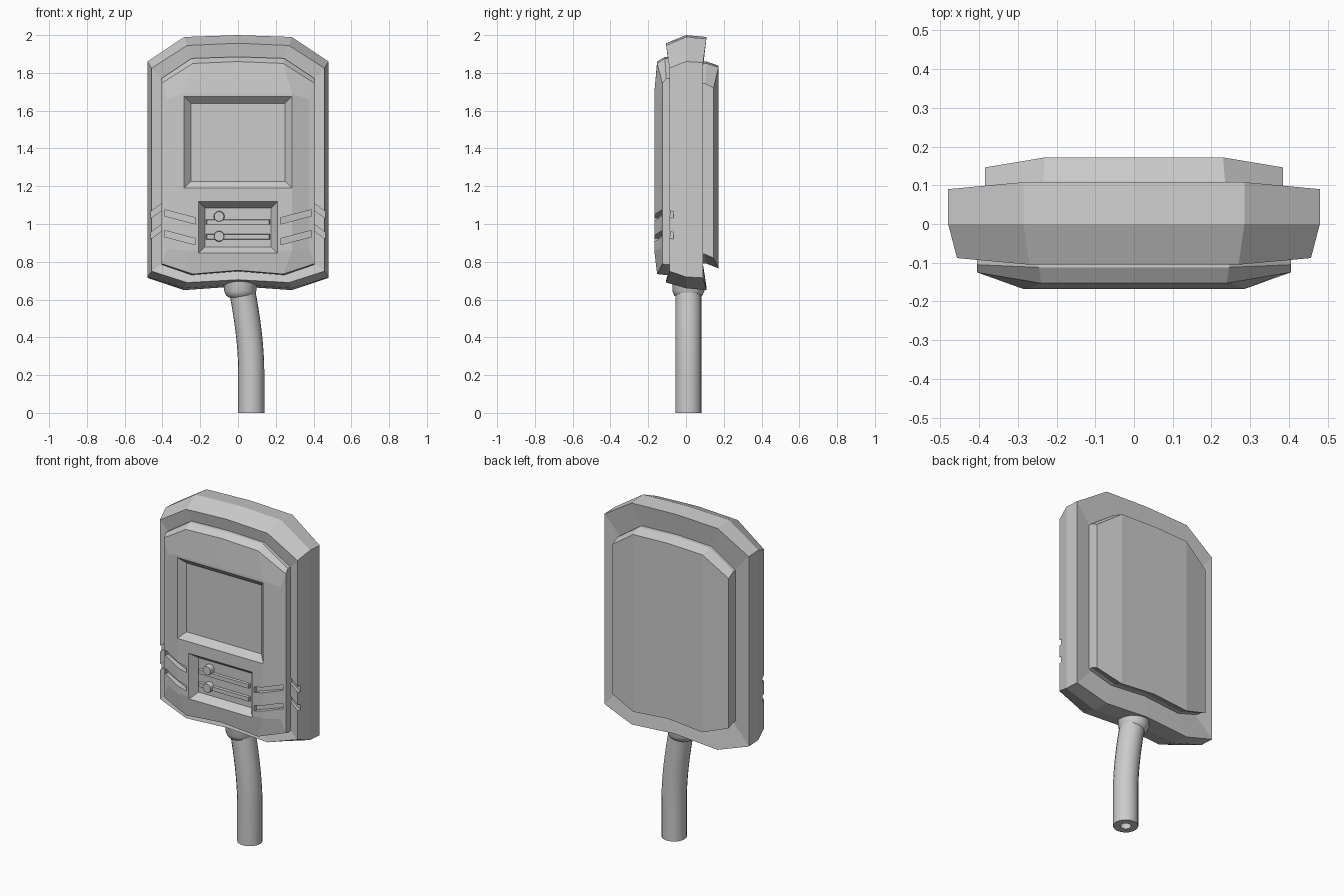
import bpy, bmesh, math
from mathutils import Matrix, Vector

if "Cube" in bpy.data.objects:
    bpy.data.objects.remove(bpy.data.objects["Cube"])


def finish(name, bm):
    bmesh.ops.recalc_face_normals(bm, faces=bm.faces)
    me = bpy.data.meshes.new(name)
    bm.to_mesh(me)
    bm.free()
    ob = bpy.data.objects.new(name, me)
    bpy.context.collection.objects.link(ob)
    return ob


def bridge(bm, rings):
    for a, b in zip(rings, rings[1:]):
        n = len(a)
        for i in range(n):
            bm.faces.new((a[i], a[(i + 1) % n], b[(i + 1) % n], b[i]))


def shell(name, loops):
    """Lofts mirrored ten-point outlines. Each loop: half width, chamfer x,
    z of top middle / top chamfer / top corner / bottom corner / bottom chamfer /
    bottom middle, y at the edge, y in the middle."""
    bm = bmesh.new()
    rings = []
    for w, c, tm, tc, tk, bk, bc, bmid, ye, ym in loops:
        right = [(c, ym, tc), (w, ye, tk), (w, ye, bk), (c, ym, bc)]
        left = [(-x, y, z) for x, y, z in reversed(right)]
        pts = [(0, ym, tm)] + right + [(0, ym, bmid)] + left
        rings.append([bm.verts.new(p) for p in pts])
    bridge(bm, rings)
    for r in (rings[0], rings[-1]):
        for i, j, k, l in ((0, 1, 4, 5), (1, 2, 3, 4), (0, 5, 6, 9), (9, 6, 7, 8)):
            bm.faces.new((r[i], r[j], r[k], r[l]))
    return finish(name, bm)


def prism(bm, front, back):
    rings = [[bm.verts.new(p) for p in loop] for loop in (front, back)]
    bridge(bm, rings)
    bm.faces.new(rings[0])
    bm.faces.new(rings[1])


def rect(x, z0, z1, y):
    return [(-x, y, z0), (x, y, z0), (x, y, z1), (-x, y, z1)]


def groove(bm, xa, za, ya, xb, zb, yb, h):
    """Slanted slot on both sides, from inner end a to outer end b."""
    for s in (1, -1):
        back = [(s * xa, ya, za), (s * xb, yb, zb), (s * xb, yb, zb + h), (s * xa, ya, za + h)]
        prism(bm, [(x, -0.3, z) for x, y, z in back], back)


def cut(ob, bm):
    cutter = finish("cutter", bm)
    cutter.hide_render = True
    mod = ob.modifiers.new("cut", 'BOOLEAN')
    mod.operation = 'DIFFERENCE'
    mod.solver = 'EXACT'
    mod.object = cutter
    bpy.context.view_layer.objects.active = ob
    bpy.ops.object.modifier_apply(modifier=mod.name)
    bpy.data.objects.remove(cutter)


# main housing with recessed front and back rims
body = shell("housing", [
    (.39, .235, 1.865, 1.86, 1.75, .80, .745, .76, -.080, -.090),
    (.457, .27, 1.957, 1.945, 1.825, .75, .69, .705, -.088, -.105),
    (.48, .285, 2.0, 1.99, 1.86, .72, .66, .68, 0, 0),
    (.48, .285, 1.99, 1.98, 1.855, .715, .65, .67, .09, .108),
    (.37, .225, 1.85, 1.84, 1.73, .83, .78, .80, .078, .088)])
bm = bmesh.new()
for z in (1.045, .935):
    groove(bm, .38, z + .045, -.066, .47, z - .02, -.066, .035)
cut(body, bm)

# raised front panel with screen, button bay and side slots
panel = shell("front_panel", [
    (.405, .245, 1.885, 1.877, 1.77, .785, .73, .75, -.06, -.06),
    (.405, .245, 1.885, 1.877, 1.77, .785, .73, .75, -.105, -.112),
    (.405, .24, 1.86, 1.85, 1.745, .79, .735, .755, -.125, -.153),
    (.375, .285, 1.69, 1.69, 1.66, .87, .86, .86, -.133, -.168)])
bm = bmesh.new()
for xo, z0, z1, inset, depth in ((.285, 1.19, 1.675, .036, .035), (.21, .845, 1.12, .034, .045)):
    k = inset / depth
    e = .02
    prism(bm, rect(xo + e * k, z0 - e * k, z1 + e * k, -.168 - e),
          rect(xo - inset, z0 + inset, z1 - inset, -.168 + depth))
for z in (1.0, .89):
    groove(bm, .225, z, -.148, .39, z + .043, -.106, .033)
cut(panel, bm)

# back cover
shell("back_cover", [
    (.385, .235, 1.86, 1.85, 1.745, .84, .79, .81, .06, .06),
    (.385, .235, 1.86, 1.85, 1.745, .84, .79, .81, .10, .11),
    (.385, .23, 1.838, 1.83, 1.72, .82, .765, .785, .146, .172)])

# button bay: two rails, each with a round knob
for i, (z, zk) in enumerate(((1.01, 1.04), (.932, .935))):
    bm = bmesh.new()
    prism(bm, rect(.165, z - .012, z + .012, -.138), rect(.17, z - .015, z + .015, -.115))
    finish(f"rail_{i + 1}", bm)
    bm = bmesh.new()
    bmesh.ops.create_cone(bm, cap_ends=True, segments=12, radius1=.03, radius2=.026, depth=.04,
                          matrix=Matrix.Translation((-.1, -.135, zk)) @ Matrix.Rotation(math.pi / 2, 4, 'X'))
    finish(f"knob_{i + 1}", bm)


def turned(name, stations, sides=20):
    """Tube through (x, z, radius, tilt) stations."""
    bm = bmesh.new()
    rings = []
    for x, z, r, tilt in stations:
        ring = []
        for i in range(sides):
            a = 2 * math.pi * i / sides
            v = Matrix.Rotation(tilt, 3, 'Y') @ Vector((r * math.cos(a), r * math.sin(a), 0))
            ring.append(bm.verts.new(v + Vector((x, .0125, z))))
        rings.append(ring)
    bridge(bm, rings)
    bm.faces.new(rings[0])
    bm.faces.new(rings[-1])
    ob = finish(name, bm)
    bpy.ops.object.select_all(action='DESELECT')
    ob.select_set(True)
    bpy.context.view_layer.objects.active = ob
    bpy.ops.object.shade_smooth_by_angle(angle=math.radians(30))
    return ob


# cable collar
turned("cable_collar", [(.012, .74, .085, 0), (.012, .645, .085, 0), (.012, .622, .075, 0), (.012, .61, .06, 0)])

# bent cable with a hollow end
path = []
for i in range(11):
    t = i / 10
    z = .68 - .45 * t
    path.append((.07 - .055 * (1 - t) ** 1.7, z, .069, -.2 * (1 - t)))
turned("cable", path + [(.07, 0, .069, 0), (.07, 0, .03, 0), (.07, .06, .03, 0)])
